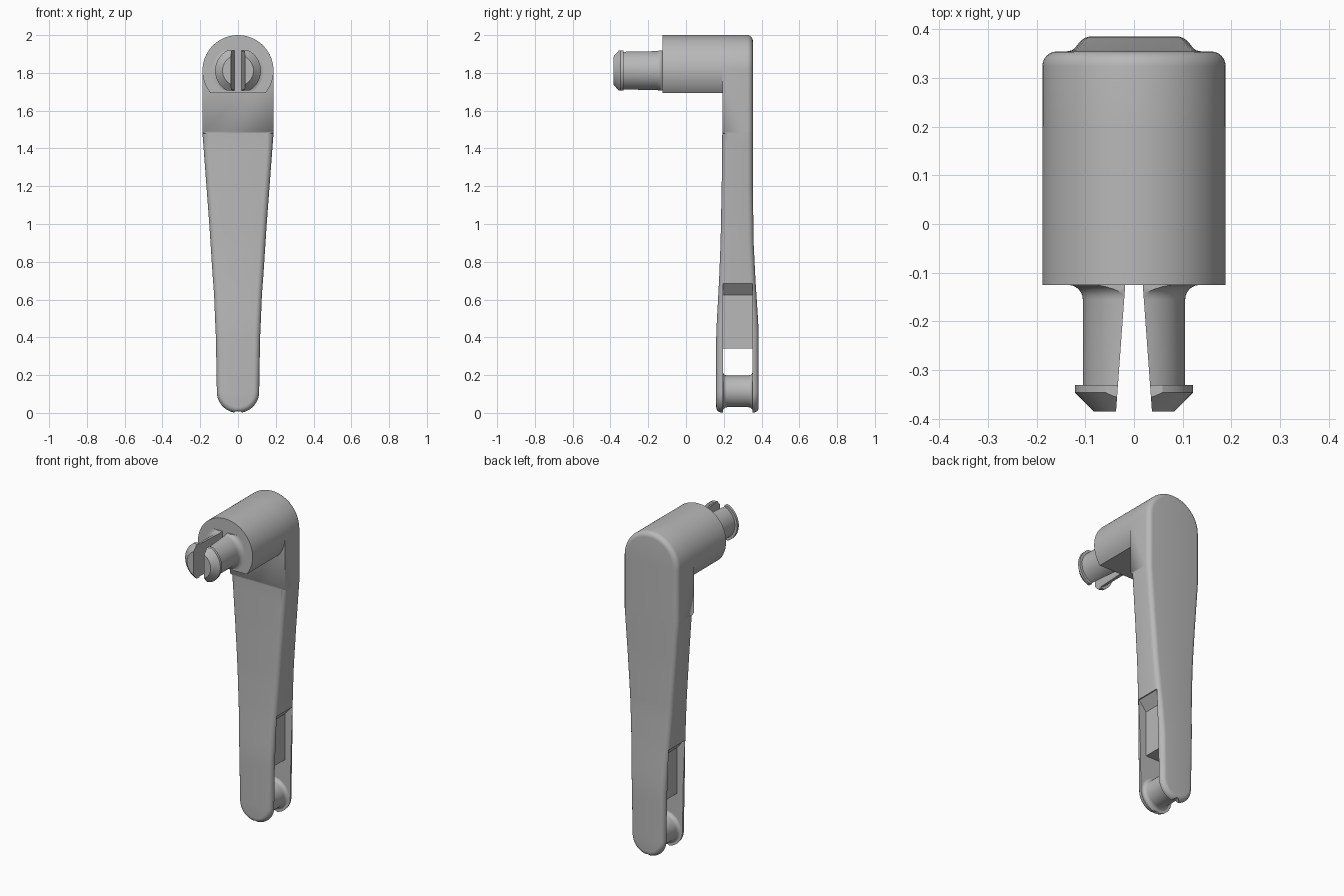
import bpy, bmesh, math

cube = bpy.data.objects.get("Cube")
if cube:
    bpy.data.objects.remove(cube)

grey = bpy.data.materials.new("plain_grey")
grey.use_nodes = True
grey.diffuse_color = (0.48, 0.48, 0.48, 1)
grey.node_tree.nodes["Principled BSDF"].inputs["Base Color"].default_value = grey.diffuse_color

HUB_R, HUB_Z = 0.188, 1.812
END_R = 0.112


def finish(name, bm):
    bmesh.ops.remove_doubles(bm, verts=bm.verts, dist=0.00005)
    bmesh.ops.recalc_face_normals(bm, faces=bm.faces)
    mesh = bpy.data.meshes.new(name)
    bm.to_mesh(mesh)
    bm.free()
    mesh.materials.append(grey)
    obj = bpy.data.objects.new(name, mesh)
    bpy.context.collection.objects.link(obj)
    return obj


def prism(name, points, place, a, b):
    """Extrude a 2D outline from a to b; place(u, v, t) gives the position."""
    bm = bmesh.new()
    lo = [bm.verts.new(place(u, v, a)) for u, v in points]
    hi = [bm.verts.new(place(u, v, b)) for u, v in points]
    bm.faces.new(lo)
    bm.faces.new(hi)
    for i in range(len(points)):
        j = (i + 1) % len(points)
        bm.faces.new((lo[i], lo[j], hi[j], hi[i]))
    return finish(name, bm)


def along_y(u, v, t):
    return (u, t, v)


def along_z(u, v, t):
    return (u, v, t)


def lathe(name, profile, z, steps=64):
    """Turn (radius, y) points around a y-parallel axis at height z."""
    bm = bmesh.new()
    rings = []
    for r, y in profile:
        rings.append([bm.verts.new((r * math.cos(k * math.tau / steps), y,
                                    z + r * math.sin(k * math.tau / steps))) for k in range(steps)])
    for p, q in zip(rings, rings[1:]):
        for k in range(steps):
            m = (k + 1) % steps
            bm.faces.new((p[k], p[m], q[m], q[k]))
    bm.faces.new(rings[0])
    bm.faces.new(rings[-1])
    return finish(name, bm)


def cut(obj, cutter):
    mod = obj.modifiers.new("cut", 'BOOLEAN')
    mod.operation, mod.solver, mod.object = 'DIFFERENCE', 'EXACT', cutter
    bpy.context.view_layer.objects.active = obj
    bpy.ops.object.modifier_apply(modifier=mod.name)
    bpy.data.objects.remove(cutter)


def curve(table, z):
    """Smoothly blended lookup in a (z, value) table."""
    for (z0, v0), (z1, v1) in zip(table, table[1:]):
        if z <= z1:
            return v0 + (v1 - v0) * max(0, (z - z0) / (z1 - z0))
    return table[-1][1]


# Arm: outline with rounded rims, thicker toward the forked end
WIDTH = [(0.11, 0.112), (0.4, 0.117), (0.6, 0.126), (1.0, 0.152), (1.48, 0.188)]
FRONT = [(0.42, 0.16), (0.5, 0.164), (0.7, 0.175), (0.9, 0.183), (1.2, 0.189), (1.48, 0.192)]
BACK = [(0.42, 0.385), (0.5, 0.381), (0.7, 0.368), (0.9, 0.358), (1.2, 0.354)]


def build_arm():
    side = []          # right half outline with outward normals
    for k in range(25):
        a = math.pi / 2 * (1 - k / 24)
        side.append((HUB_R * math.cos(a), HUB_Z + HUB_R * math.sin(a), math.cos(a), math.sin(a)))
    for z in [1.49, 1.48] + [1.4 - 0.05 * k for k in range(26)]:
        side.append((curve(WIDTH, z), z, 1, 0))
    for k in range(17):
        a = -math.pi / 2 * k / 16
        side.append((END_R * math.cos(a), END_R + END_R * math.sin(a), math.cos(a), math.sin(a)))

    rim = 0.03
    arc = [math.pi / 2 * k / 6 for k in range(7)]
    bm = bmesh.new()
    rings = []
    for front in (True, False):
        for a in (arc if front else arc[::-1]):
            right, left = [], []
            for x, z, nx, nz in side:
                r = 0 if front and z > 1.485 else rim
                inset, sink = r * (1 - math.sin(a)), r * (1 - math.cos(a))
                y = curve(FRONT, z) + sink if front else curve(BACK, z) - sink
                px, pz = max(0, x - nx * inset), z - nz * inset
                right.append(bm.verts.new((px, y, pz)))
                left.append(bm.verts.new((-px, y, pz)))
            rings.append((right, left))
    n = len(side)
    for (r0, l0), (r1, l1) in zip(rings, rings[1:]):
        for i in range(n - 1):
            bm.faces.new((r0[i], r0[i + 1], r1[i + 1], r1[i]))
            bm.faces.new((l0[i], l0[i + 1], l1[i + 1], l1[i]))
    for right, left in (rings[0], rings[-1]):
        for i in range(n - 1):
            bm.faces.new((right[i], right[i + 1], left[i + 1], left[i]))
    bmesh.ops.remove_doubles(bm, verts=bm.verts, dist=0.00005)
    bmesh.ops.dissolve_degenerate(bm, edges=bm.edges, dist=0.00005)
    return finish("arm", bm)


arm = build_arm()

# Fork gap with a recessed pocket on each side of the central web
half = [(0.3, -0.1), (0.3, 0.685), (0.125, 0.685), (0.075, 0.625), (0.075, 0.34)]
gap = half + [(-x, z) for x, z in reversed(half)]
cut(arm, prism("fork_cutter", gap, along_y, 0.195, 0.353))

# Small groove under the fork tip
circle = [(0.022 * math.cos(k * math.tau / 16), -0.008 + 0.022 * math.sin(k * math.tau / 16))
          for k in range(16)]
cut(arm, prism("groove_cutter", circle, along_y, 0, 0.5))

# Flared spool between the fork plates
flare = [math.pi / 2 * k / 6 for k in range(7)]
lower = [(0.084 + 0.024 * (1 - math.sin(a)), 0.194 + 0.024 * (1 - math.cos(a))) for a in flare]
spool = lathe("fork_spool", lower + [(r, 0.548 - y) for r, y in reversed(lower)], END_R + 0.002)

# Hub: cylinder with a flat underside
drop = math.asin((HUB_Z - 1.694) / HUB_R)
hub_outline = []
for k in range(65):
    a = -drop + (math.pi + 2 * drop) * k / 64
    hub_outline.append((HUB_R * math.cos(a), HUB_Z + HUB_R * math.sin(a)))
hub = prism("hub", hub_outline, along_y, -0.125, 0.2)

# Split snap pin with a chamfered lip
root = [(0.105 + 0.03 * (1 - math.sin(a)), -0.125 - 0.03 * (1 - math.cos(a))) for a in flare]
root = sorted(root, key=lambda p: -p[1])
pin = lathe("snap_pin", [(0.135, -0.12)] + root
            + [(0.105, -0.33), (0.121, -0.33), (0.121, -0.346), (0.082, -0.385)], HUB_Z)
slot = [(-0.018, -0.125), (0.018, -0.125), (0.038, -0.4), (-0.038, -0.4)]
cut(pin, prism("slot_cutter", slot, along_z, 1.5, 2.1))
for sign in (1, -1):
    flat = [(-0.3, -0.5), (0.3, -0.5), (0.3, -0.05), (-0.3, -0.05)]
    cut(pin, prism("flat_cutter", flat, along_z, HUB_Z + sign * 0.106, HUB_Z + sign * 0.3))

# Smooth shading with sharp edges kept
bpy.ops.object.select_all(action='DESELECT')
for obj in (arm, spool, hub, pin):
    obj.select_set(True)
bpy.context.view_layer.objects.active = arm
bpy.ops.object.shade_smooth_by_angle(angle=math.radians(30))
